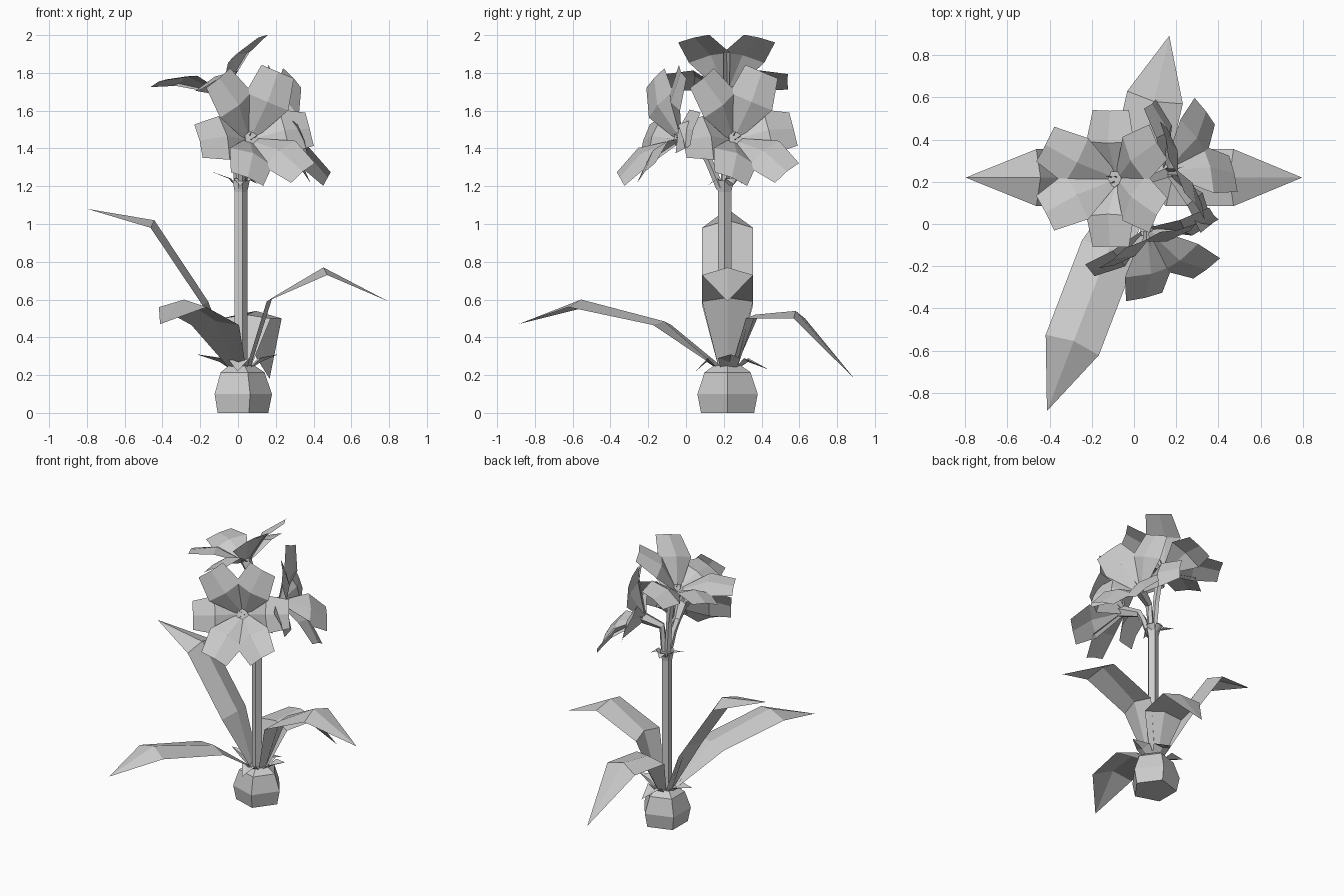
import bpy, bmesh
from math import sin, cos, pi, radians
from mathutils import Vector

if "Cube" in bpy.data.objects:
    bpy.data.objects.remove(bpy.data.objects["Cube"])

CX, CY = 0.012, 0.22        # plant axis
Z = Vector((0, 0, 1))


def finish(name, bm):
    bmesh.ops.remove_doubles(bm, verts=bm.verts, dist=0.0005)
    me = bpy.data.meshes.new(name)
    bm.to_mesh(me)
    bm.free()
    bpy.context.collection.objects.link(bpy.data.objects.new(name, me))


def loft(name, path, radii, sides=5):
    """Flat-faced tube through path points, capped at both ends."""
    bm = bmesh.new()
    path = [Vector(p) for p in path]
    rings = []
    for i, (p, r) in enumerate(zip(path, radii)):
        t = path[min(i + 1, len(path) - 1)] - path[max(i - 1, 0)]
        q = t.to_track_quat('Z', 'Y') if t.xy.length > 1e-4 else None
        ring = []
        for k in range(sides):
            o = Vector((r * cos(2 * pi * k / sides), r * sin(2 * pi * k / sides), 0))
            ring.append(bm.verts.new(p + (q @ o if q else o)))
        rings.append(ring)
    for a, b in zip(rings, rings[1:]):
        for k in range(sides):
            j = (k + 1) % sides
            bm.faces.new((a[k], a[j], b[j], b[k]))
    bm.faces.new(rings[0][::-1])
    bm.faces.new(rings[-1])
    finish(name, bm)


def blade(bm, rows):
    """Creased strip; each row is (left, middle, right)."""
    vs = [[bm.verts.new(p) for p in row] for row in rows]
    for a, b in zip(vs, vs[1:]):
        for k in (0, 1):
            bm.faces.new((a[k], a[k + 1], b[k + 1], b[k]))


def leaf(bm, angle, stations):
    """Stations: radius, height, half width, edge inset, edge drop."""
    d = Vector((cos(radians(angle)), sin(radians(angle)), 0))
    side = Z.cross(d)
    rows = []
    for r, z, w, inset, drop in stations:
        m = Vector((CX, CY, z)) + d * r
        e = m - d * inset - Z * drop
        rows.append((e + side * w, m, e - side * w))
    blade(bm, rows)


# bulb and flower stalk
loft("bulb", [(CX, CY, z) for z in (0, .1, .215, .25)], (.148, .168, .128, .075))
loft("flower_stalk", [(CX, CY - .015, z) for z in (.23, 1.17, 1.23)], (.037, .037, .05))

# four long arching leaves: angle, mid bend (r, z), outer bend (r, z), tip (r, z), mid inset
LEAVES = {
    "leaf_right": (0, .17, .61, .44, .77, .785, .59, .03),
    "leaf_left": (180, .17, .59, .455, 1.02, .81, 1.08, -.03),
    "leaf_front": (249, .36, .485, .83, .60, 1.185, .47, -.01),
    "leaf_back": (77, .15, .52, .37, .54, .69, .18, .02),
}
for name, (ang, r1, z1, r2, z2, r3, z3, inset) in LEAVES.items():
    bm = bmesh.new()
    leaf(bm, ang, [(.05, .23, .045, .02, 0), (r1, z1, .135, inset, .02),
                   (r2, z2, .135, -.02, .04), (r3, z3, 0, 0, 0)])
    finish(name, bm)

# short pointed scales on the bulb neck and bracts under the flowers
bm = bmesh.new()
for ang, r, z in ((5, .2, .31), (175, .23, .31), (80, .22, .23), (265, .17, .22)):
    leaf(bm, ang, [(.05, .23, .04, .01, 0), (.11, .27, .06, .01, -.02), (r, z, 0, 0, 0)])
finish("bulb_scales", bm)
bm = bmesh.new()
for ang, r, z in ((20, .1, 1.21), (95, .08, 1.21), (175, .16, 1.28), (270, .11, 1.20)):
    leaf(bm, ang, [(.025, 1.2, .02, 0, 0), (.06, 1.24, .032, .01, 0), (r, z, 0, 0, 0)])
finish("flower_bracts", bm)


def flower(name, centre, axis, phase):
    """Six broad creased petals opening in a cone around the axis."""
    c, a = Vector(centre), Vector(axis).normalized()
    up = (Z - a * Z.dot(a)).normalized()
    right = up.cross(a)
    bm = bmesh.new()
    # half angle from the axis and length: side, upper pair, side, lower pair
    for k, (open_deg, length) in enumerate(((71, .33), (57, .39), (57, .39),
                                            (71, .33), (53, .38), (53, .38))):
        t, half = radians(phase + 60 * k), radians(open_deg)
        rad = right * cos(t) + up * sin(t)
        side = a.cross(rad)
        d = a * cos(half) + rad * sin(half)
        n = a * sin(half) - rad * cos(half)
        rows = []
        for s, w, h, dip in ((0, .018, 0, 0), (.58, .125, .015, -.025), (1, .095, -.04, -.01)):
            e = c + d * s * length + n * h
            rows.append((e + side * w, e - n * dip, e - side * w))
        blade(bm, rows)
    finish(name + "_petals", bm)
    # pedicel bending from the stalk top into the flower throat
    base = Vector((CX, CY - .015, 1.19)) + (c - Vector((CX, CY, c.z))) * .1
    bend = c - a * .12
    loft(name + "_pedicel", [base, base.lerp(bend, .6) + Z * .02, bend, c + a * .03],
         (.022, .022, .025, .042))
    # stamens
    bm = bmesh.new()
    for k in range(3):
        t = 2 * pi * k / 3
        o = (right * cos(t) + up * sin(t))
        p, q = c + o * .01, c + a * .09 + o * .025
        bm.faces.new([bm.verts.new(v) for v in (p - right * .005, p + right * .005, q)])
    finish(name + "_stamens", bm)


flower("front_flower", (.06, -.025, 1.445), (.35, -.85, .36), 6)
flower("right_flower", (.15, .25, 1.445), (.85, .35, .36), 6)
flower("top_flower", (-.08, .215, 1.69), (-.43, 0, .9), 0)
